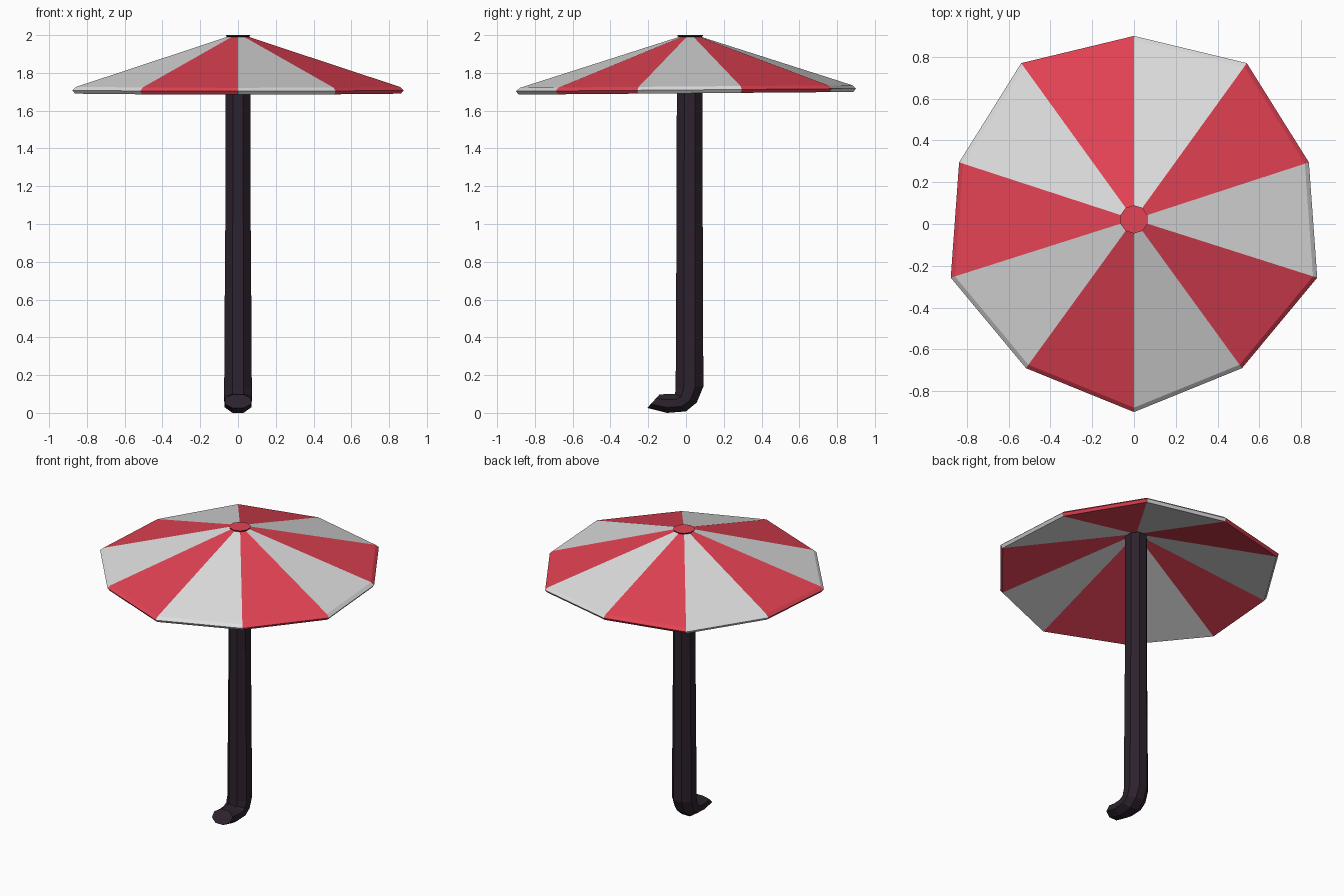
import bpy, bmesh
from math import cos, sin, pi

cube = bpy.data.objects.get("Cube")
if cube:
    bpy.data.objects.remove(cube, do_unlink=True)


def material(name, rgb):
    m = bpy.data.materials.new(name)
    m.use_nodes = True
    m.diffuse_color = (*rgb, 1)
    m.node_tree.nodes["Principled BSDF"].inputs["Base Color"].default_value = (*rgb, 1)
    return m


RED = material("red cloth", (0.77, 0.055, 0.088))
WHITE = material("off white cloth", (0.73, 0.73, 0.73))
DARK = material("dark plum pole", (0.026, 0.016, 0.026))


def loft(name, rings, mats, pick=lambda ring, side: 0, cap_start=False, cap_end=False):
    """Skin matching rings of points, choosing a material per face."""
    bm = bmesh.new()
    loops = [[bm.verts.new(p) for p in ring] for ring in rings]
    n = len(loops[0])
    for r, (a, b) in enumerate(zip(loops, loops[1:])):
        for s in range(n):
            t = (s + 1) % n
            bm.faces.new((a[s], a[t], b[t], b[s])).material_index = pick(r, s)
    if cap_start:
        bm.faces.new(loops[0])
    if cap_end:
        bm.faces.new(loops[-1])
    bmesh.ops.recalc_face_normals(bm, faces=bm.faces)
    mesh = bpy.data.meshes.new(name)
    bm.to_mesh(mesh)
    bm.free()
    for m in mats:
        mesh.materials.append(m)
    ob = bpy.data.objects.new(name, mesh)
    bpy.context.collection.objects.link(ob)
    return ob


CENTRE_Y = 0.022

# Ten-cornered canopy outline, one half mirrored to the other
half = [(0, 0.90), (0.54, 0.77), (0.837, 0.295), (0.877, -0.257), (0.517, -0.69), (0, -0.90)]
outline = half + [(-x, y) for x, y in half[-2:0:-1]]


def scaled_outline(f, z):
    return [(x * f, CENTRE_Y + (y - CENTRE_Y) * f, z + 0.008 * y * f) for x, y in outline]


# Striped canopy: outer cone, beaded rim, inner cone
profile = [(0.06, 1.992), (0.977, 1.728), (1.0, 1.71), (0.984, 1.692), (0.06, 1.972)]
loft("canopy", [scaled_outline(f, z) for f, z in profile], [WHITE, RED],
     pick=lambda ring, side: side % 2)


# Red cap with a dark underside on the crown
def circle(r, z, n=10):
    return [(r * sin(2 * pi * i / n), CENTRE_Y + r * cos(2 * pi * i / n), z) for i in range(n)]


loft("crown_cap", [circle(0.068, 2.0), circle(0.066, 1.994), circle(0.05, 1.982)],
     [RED, DARK], pick=lambda ring, side: 1, cap_start=True)


# Eight-sided pole bending forward into a slanted foot:
# each section is (half width, front y, front z, back y, back z)
sections = [
    (0.065, -0.048, 1.965, 0.088, 1.965),
    (0.066, -0.050, 1.16, 0.088, 1.16),
    (0.072, -0.053, 0.38, 0.091, 0.38),
    (0.073, -0.055, 0.13, 0.092, 0.14),
    (0.073, -0.058, 0.10, 0.057, 0.055),
    (0.072, -0.075, 0.099, 0.00, 0.008),
    (0.070, -0.11, 0.099, -0.10, 0.0),
    (0.070, -0.14, 0.098, -0.205, 0.026),
]


def pole_ring(w, fy, fz, by, bz, n=8):
    k = 1 / cos(pi / n)
    pts = []
    for i in range(n):
        a = 2 * pi * (i + 0.5) / n
        t = 0.5 + 0.5 * k * cos(a)
        t = min(max(t, 0), 1)
        pts.append((w * k * sin(a), fy + (by - fy) * t, fz + (bz - fz) * t))
    return pts


loft("pole", [pole_ring(*s) for s in sections], [DARK], cap_start=True, cap_end=True)
